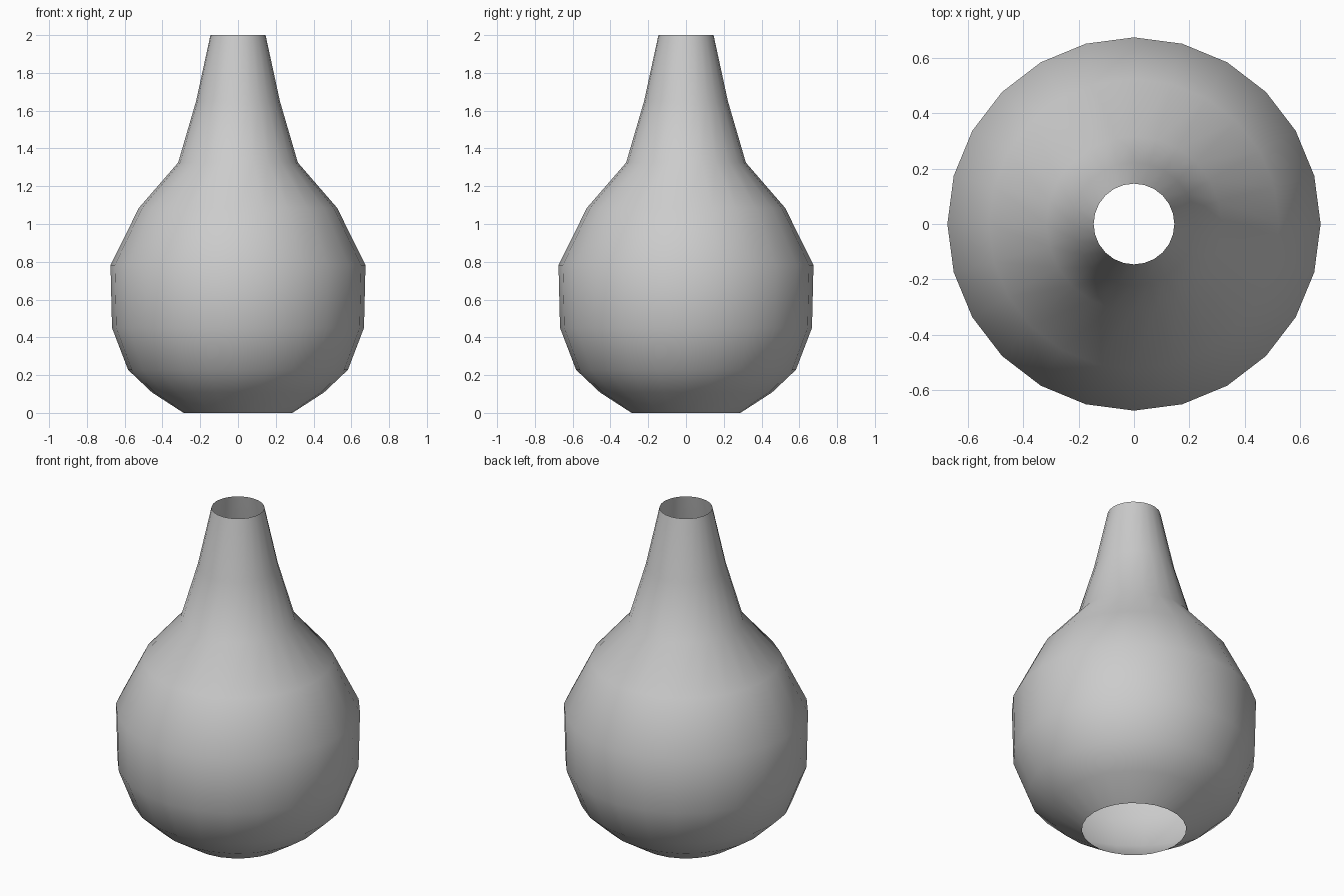
import bpy
import bmesh
from math import cos, sin, tau

if "Cube" in bpy.data.objects:
    bpy.data.objects.remove(bpy.data.objects["Cube"])

SIDES = 24
# Outline of the vase as (radius, height), bottom to top
PROFILE = [(0.288, 0.0), (0.455, 0.108), (0.582, 0.228), (0.667, 0.45), (0.675, 0.782),
           (0.525, 1.085), (0.317, 1.325), (0.222, 1.65), (0.146, 2.0)]


def lathe(name, profile, sides):
    """Spin a profile around z into an open, smooth-shaded shell."""
    bm = bmesh.new()
    rings = [[bm.verts.new((r * cos(tau * i / sides), r * sin(tau * i / sides), z))
              for i in range(sides)] for r, z in profile]
    for low, high in zip(rings, rings[1:]):
        for i in range(sides):
            j = (i + 1) % sides
            bm.faces.new((low[i], low[j], high[j], high[i])).smooth = True
    mesh = bpy.data.meshes.new(name)
    bm.to_mesh(mesh)
    bm.free()
    obj = bpy.data.objects.new(name, mesh)
    bpy.context.collection.objects.link(obj)
    return obj


# Round-bellied vase with a tapering neck, open at both ends
lathe("vase_body", PROFILE, SIDES)
